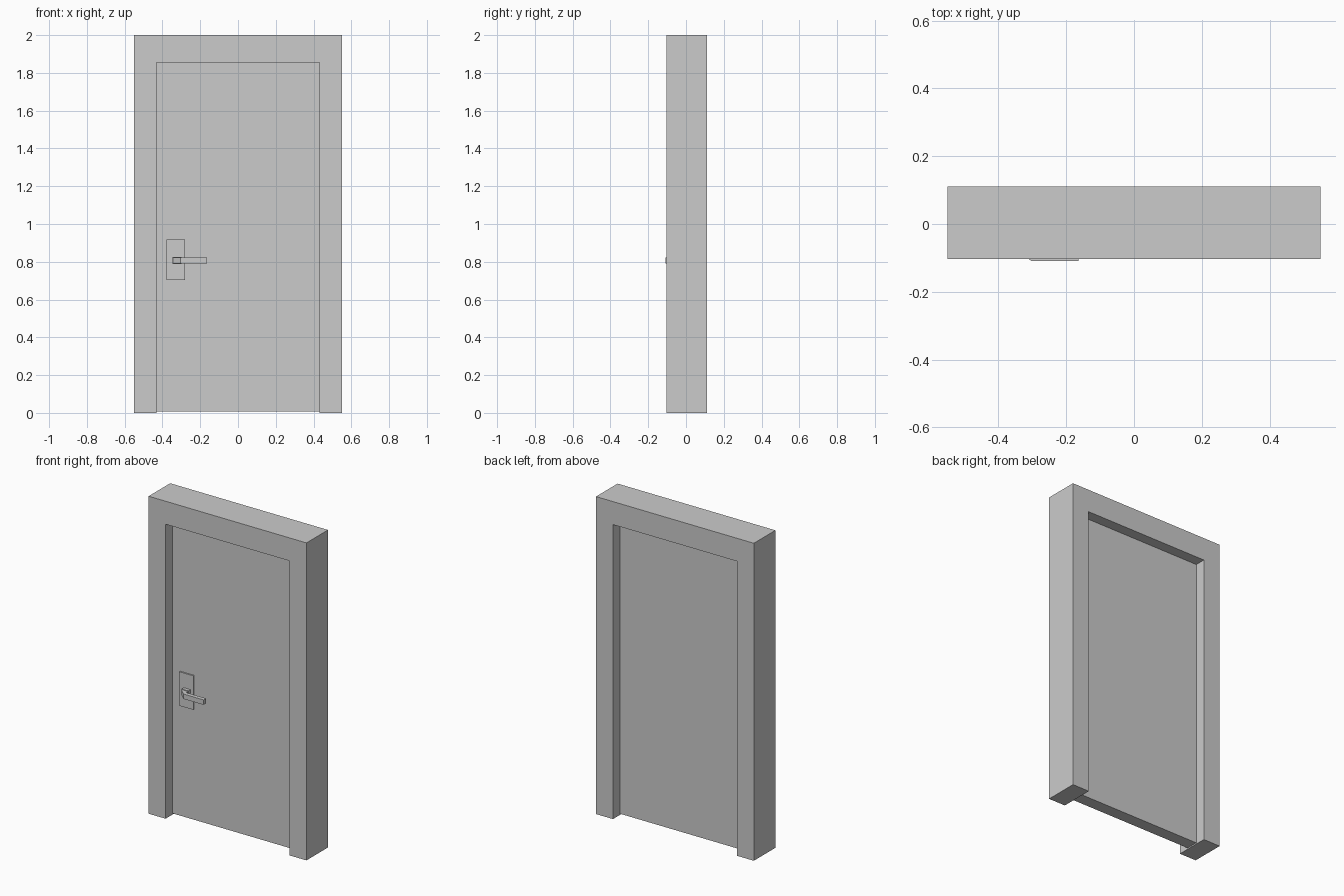
import bpy
import bmesh

if "Cube" in bpy.data.objects:
    bpy.data.objects.remove(bpy.data.objects["Cube"])


def prism(name, profile, to_3d, lo, hi):
    """Extrude a flat outline between two depths."""
    bm = bmesh.new()
    face = bm.faces.new([bm.verts.new(to_3d(a, b, lo)) for a, b in profile])
    ext = bmesh.ops.extrude_face_region(bm, geom=[face])
    shift = [h - l for h, l in zip(to_3d(0, 0, hi), to_3d(0, 0, lo))]
    verts = [g for g in ext["geom"] if isinstance(g, bmesh.types.BMVert)]
    bmesh.ops.translate(bm, verts=verts, vec=shift)
    bmesh.ops.recalc_face_normals(bm, faces=bm.faces)
    mesh = bpy.data.meshes.new(name)
    bm.to_mesh(mesh)
    bm.free()
    obj = bpy.data.objects.new(name, mesh)
    bpy.context.collection.objects.link(obj)
    return obj


def front(a, b, d):
    return (a, d, b)


def plan(a, b, d):
    return (a, b, d)


def box(name, x0, x1, y0, y1, z0, z1):
    return prism(name, [(x0, z0), (x1, z0), (x1, z1), (x0, z1)], front, y0, y1)


W, IN, TOP = 0.55, 0.432, 1.855

# Surrounding frame: two jambs and a head in one outline
prism("door_frame",
      [(-W, 0), (-IN, 0), (-IN, TOP), (IN, TOP), (IN, 0), (W, 0), (W, 2), (-W, 2)],
      front, -0.104, 0.11)

# Door leaf recessed equally on both sides
box("door_leaf", -IN, IN, -0.036, 0.042, 0.008, TOP)

# Handle plate, spindle and bent lever on the front only
box("handle_plate", -0.378, -0.28, -0.045, -0.036, 0.704, 0.918)
box("handle_spindle", -0.346, -0.30, -0.066, -0.045, 0.789, 0.826)
prism("handle_lever",
      [(-0.344, -0.045), (-0.344, -0.072), (-0.304, -0.109), (-0.164, -0.109),
       (-0.164, -0.084), (-0.302, -0.084), (-0.302, -0.045)],
      plan, 0.791, 0.822)
